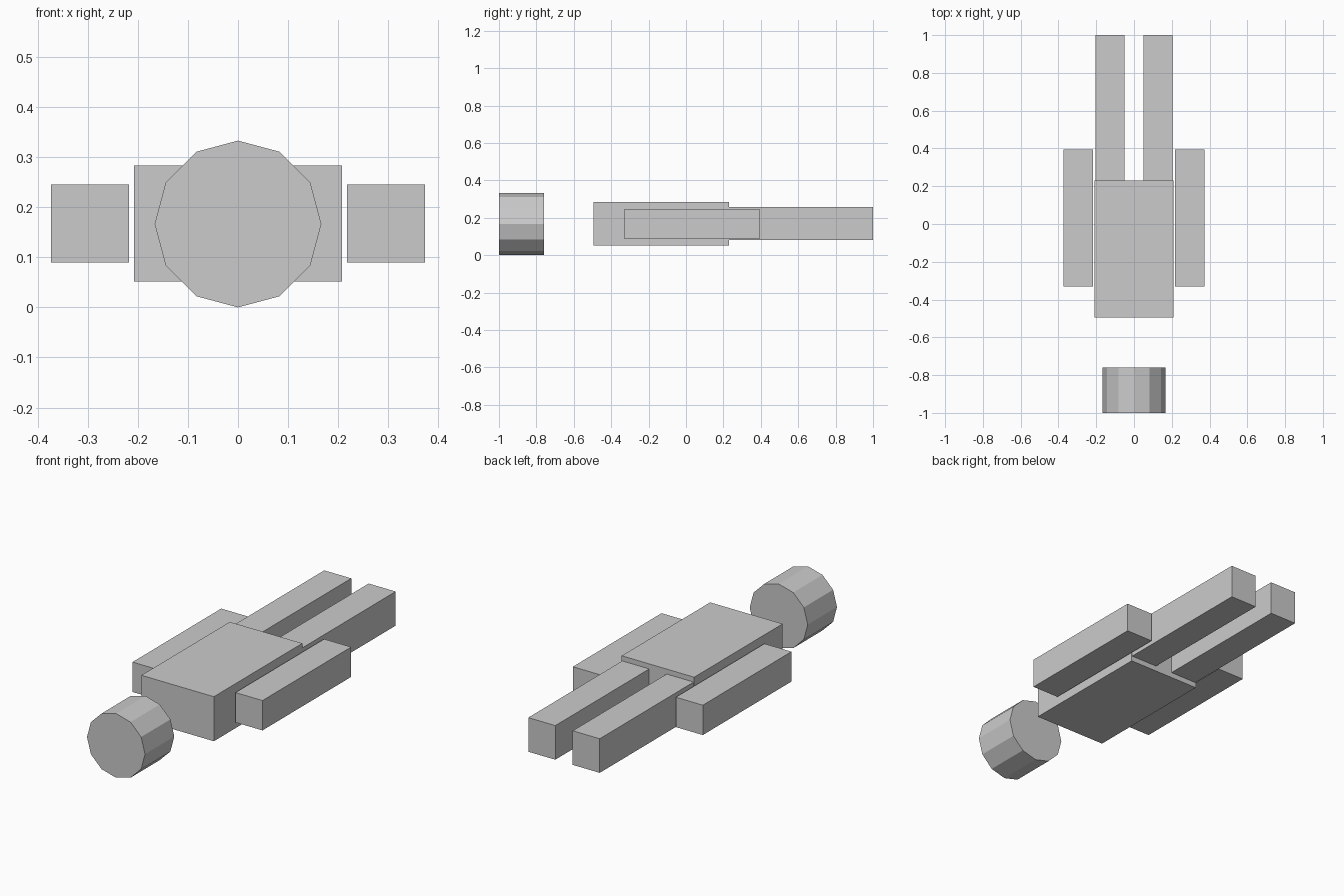
import bpy
from math import pi

cube = bpy.data.objects.get("Cube")
if cube:
    bpy.data.objects.remove(cube, do_unlink=True)

GREY = (0.6, 0.6, 0.6, 1.0)
grey = bpy.data.materials.new("plain grey")
grey.use_nodes = True
grey.diffuse_color = GREY
bsdf = next(n for n in grey.node_tree.nodes if n.type == 'BSDF_PRINCIPLED')
bsdf.inputs["Base Color"].default_value = GREY


def finish(name):
    obj = bpy.context.object
    obj.name = obj.data.name = name
    obj.data.materials.clear()
    obj.data.materials.append(grey)
    return obj


def box(name, x, y, z):
    """Box spanning the given (low, high) ranges."""
    spans = (x, y, z)
    bpy.ops.mesh.primitive_cube_add(size=1, location=[(a + b) / 2 for a, b in spans])
    bpy.context.object.scale = [b - a for a, b in spans]
    bpy.ops.object.transform_apply(location=False, rotation=False, scale=True)
    return finish(name)


# Head: short twelve-sided drum lying along y
bpy.ops.mesh.primitive_cylinder_add(vertices=12, radius=0.1665, depth=0.24,
                                    location=(0, -0.88, 0.1665),
                                    rotation=(pi / 2, 0, 0))
finish("head")

# Torso
box("torso", (-0.208, 0.208), (-0.495, 0.23), (0.052, 0.283))

# Arms and legs, one of each per side
for side, sign in (("left", 1), ("right", -1)):
    arm_x = sorted((sign * 0.218, sign * 0.373))
    leg_x = sorted((sign * 0.05, sign * 0.205))
    box(side + "_arm", arm_x, (-0.332, 0.395), (0.09, 0.245))
    box(side + "_leg", leg_x, (0.23, 1.0), (0.08, 0.257))
